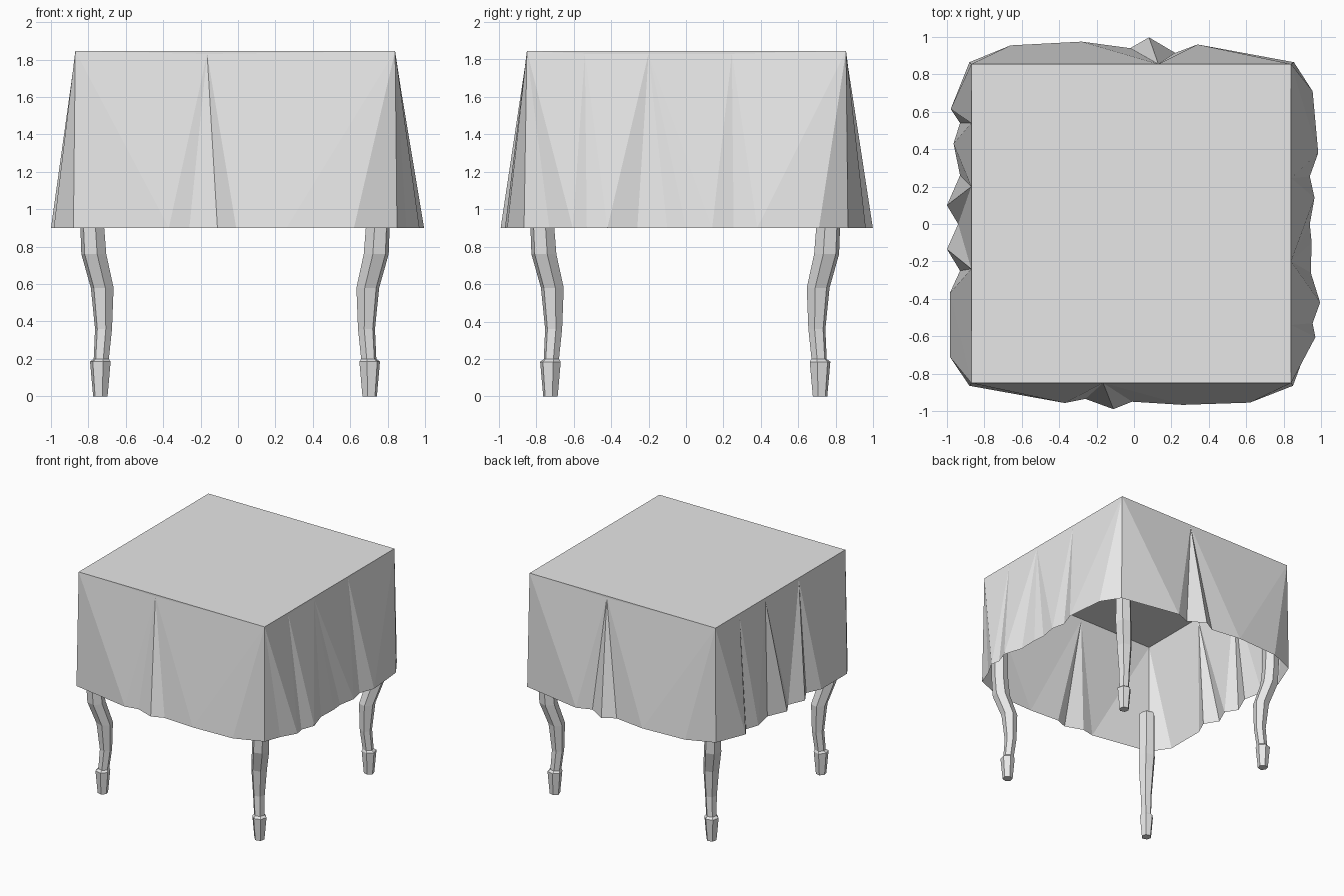
import bpy
import bmesh
from math import cos, sin, pi, radians

cube = bpy.data.objects.get("Cube")
if cube:
    bpy.data.objects.remove(cube, do_unlink=True)

# Single plain grey
grey = bpy.data.materials.new("plain_grey")
grey.use_nodes = True
colour = (0.8, 0.8, 0.8, 1)
grey.diffuse_color = colour
grey.node_tree.nodes["Principled BSDF"].inputs["Base Color"].default_value = colour


def finish(bm, name):
    """Turn a bmesh into a flat shaded object."""
    mesh = bpy.data.meshes.new(name)
    bm.to_mesh(mesh)
    bm.free()
    mesh.materials.append(grey)
    obj = bpy.data.objects.new(name, mesh)
    bpy.context.scene.collection.objects.link(obj)
    return obj


# Tablecloth: square top, gathered at pinch points, fanning out to a wavy hem
LEFT, RIGHT, FRONT, BACK = -0.87, 0.84, -0.85, 0.855
TOP_Z, PINCH_Z, HEM_Z = 1.845, 1.83, 0.9

# Each fan: gather point on the top edge, then the hem points that hang from it
fans = [
    ((LEFT, FRONT), [(-.88, -.865), (-.37, -.957)]),
    ((-.165, FRONT), [(-.26, -.935), (-.11, -.99), (-.01, -.95), (.26, -.967)]),
    ((RIGHT, FRONT), [(.62, -.955), (.85, -.865), (.9, -.73), (.97, -.605)]),
    ((RIGHT, -.54), [(.955, -.53), (.995, -.42)]),
    ((RIGHT, -.2), [(.945, -.26), (.95, -.1), (.94, 0), (.965, .14)]),
    ((RIGHT, .245), [(.94, .255), (.985, .38)]),
    ((RIGHT, BACK), [(.955, .71), (.855, .865), (.34, .96)]),
    ((.13, BACK), [(.22, .915), (.08, .998), (-.02, .94), (-.28, .975)]),
    ((LEFT, BACK), [(-.66, .955), (-.88, .865), (-.98, .615)]),
    ((LEFT, .54), [(-.93, .54), (-.965, .43)]),
    ((LEFT, .2), [(-.93, .26), (-1, .1), (-.94, 0)]),
    ((LEFT, -.24), [(-1, -.135), (-.93, -.25), (-.985, -.37)]),
    ((LEFT, FRONT), [(-.985, -.71)]),
]


def is_corner(point):
    return point[0] in (LEFT, RIGHT) and point[1] in (FRONT, BACK)


def build_tablecloth():
    bm = bmesh.new()
    gathers = []
    for point, hem in fans[:-1]:
        z = TOP_Z if is_corner(point) else PINCH_Z
        gathers.append(bm.verts.new((*point, z)))
    gathers.append(gathers[0])
    first = previous = None
    for i, (point, hem) in enumerate(fans):
        # Bridge from the previous fan to this one
        if previous:
            bm.faces.new((previous, gathers[i], gathers[i - 1]))
        for x, y in hem:
            vert = bm.verts.new((x, y, HEM_Z))
            if previous:
                bm.faces.new((previous, vert, gathers[i]))
            first = first or vert
            previous = vert
    bm.faces.new((previous, first, gathers[0]))
    # Flat top, and the narrow strips between top edge and pinch points
    corners = [i for i, fan in enumerate(fans) if is_corner(fan[0])]
    bm.faces.new([gathers[i] for i in corners[:-1]])
    for start, end in zip(corners, corners[1:]):
        bm.faces.new(gathers[start:end + 1])
    return finish(bm, "tablecloth")


# Curved leg: height, distance from the middle along each axis, radius
leg_profile = [
    (0, .72, .04), (.185, .72, .057), (.2, .715, .042), (.36, .703, .047),
    (.58, .71, .063), (.76, .755, .069), (.9, .763, .066),
    (1.15, .765, .066), (1.17, .765, .05),
]
SIDES = 6
MIDDLE_X, MIDDLE_Y = -.016, -.004


def build_leg(name, side_x, side_y):
    bm = bmesh.new()
    rings = []
    for z, offset, radius in leg_profile:
        ring = []
        for k in range(SIDES):
            # One edge of the hexagon faces outward along the diagonal
            a = radians(45) + 2 * pi * k / SIDES
            x = MIDDLE_X + side_x * (offset + radius * cos(a))
            y = MIDDLE_Y + side_y * (offset + radius * sin(a))
            ring.append(bm.verts.new((x, y, z)))
        rings.append(ring)
    for low, high in zip(rings, rings[1:]):
        for k in range(SIDES):
            n = (k + 1) % SIDES
            bm.faces.new((low[k], low[n], high[n], high[k]))
    bm.faces.new(rings[0][::-1])
    bm.faces.new(rings[-1])
    bmesh.ops.recalc_face_normals(bm, faces=bm.faces)
    return finish(bm, name)


build_tablecloth()
for depth_name, side_y in (("front", -1), ("back", 1)):
    for width_name, side_x in (("right", -1), ("left", 1)):
        build_leg(f"{depth_name}_{width_name}_leg", side_x, side_y)
